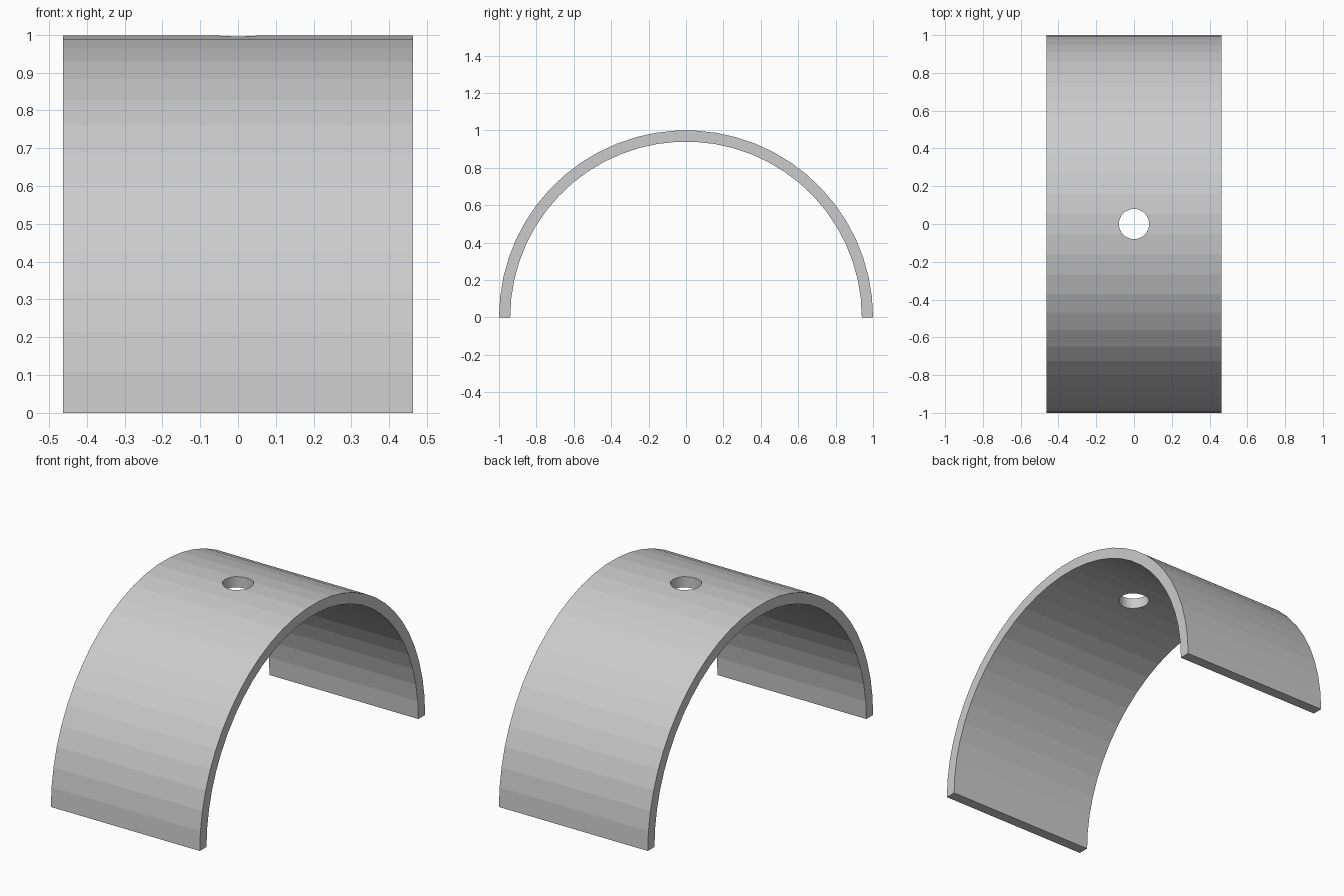
import bpy, bmesh, math

if "Cube" in bpy.data.objects:
    bpy.data.objects.remove(bpy.data.objects["Cube"])

SEGMENTS = 29
OUTER, INNER, HALF_WIDTH = 1.0, 0.94, 0.4625


def arc(radius):
    return [(radius * math.cos(math.pi * i / SEGMENTS),
             radius * math.sin(math.pi * i / SEGMENTS))
            for i in range(SEGMENTS + 1)]


# Half-ring arch: quad strip profile in the YZ plane, extruded along X
bm = bmesh.new()
outer = [bm.verts.new((-HALF_WIDTH, y, z)) for y, z in arc(OUTER)]
inner = [bm.verts.new((-HALF_WIDTH, y, z)) for y, z in arc(INNER)]
profile = [bm.faces.new((outer[i], outer[i + 1], inner[i + 1], inner[i]))
           for i in range(SEGMENTS)]
result = bmesh.ops.extrude_face_region(bm, geom=profile, use_keep_orig=True)
moved = [v for v in result["geom"] if isinstance(v, bmesh.types.BMVert)]
bmesh.ops.translate(bm, verts=moved, vec=(2 * HALF_WIDTH, 0, 0))
bmesh.ops.recalc_face_normals(bm, faces=bm.faces)
mesh = bpy.data.meshes.new("arch_band")
bm.to_mesh(mesh)
bm.free()
arch = bpy.data.objects.new("arch_band", mesh)
bpy.context.collection.objects.link(arch)

# Vertical round hole through the crown
bpy.ops.mesh.primitive_cylinder_add(vertices=32, radius=0.08, depth=0.4,
                                    location=(0, 0, 0.97))
cutter = bpy.context.object
cutter.name = "hole_cutter"
cutter.hide_render = True

cut = arch.modifiers.new("crown_hole", 'BOOLEAN')
cut.operation = 'DIFFERENCE'
cut.solver = 'EXACT'
cut.object = cutter
bpy.context.view_layer.objects.active = arch
bpy.ops.object.modifier_apply(modifier=cut.name)
bpy.data.objects.remove(cutter, do_unlink=True)
